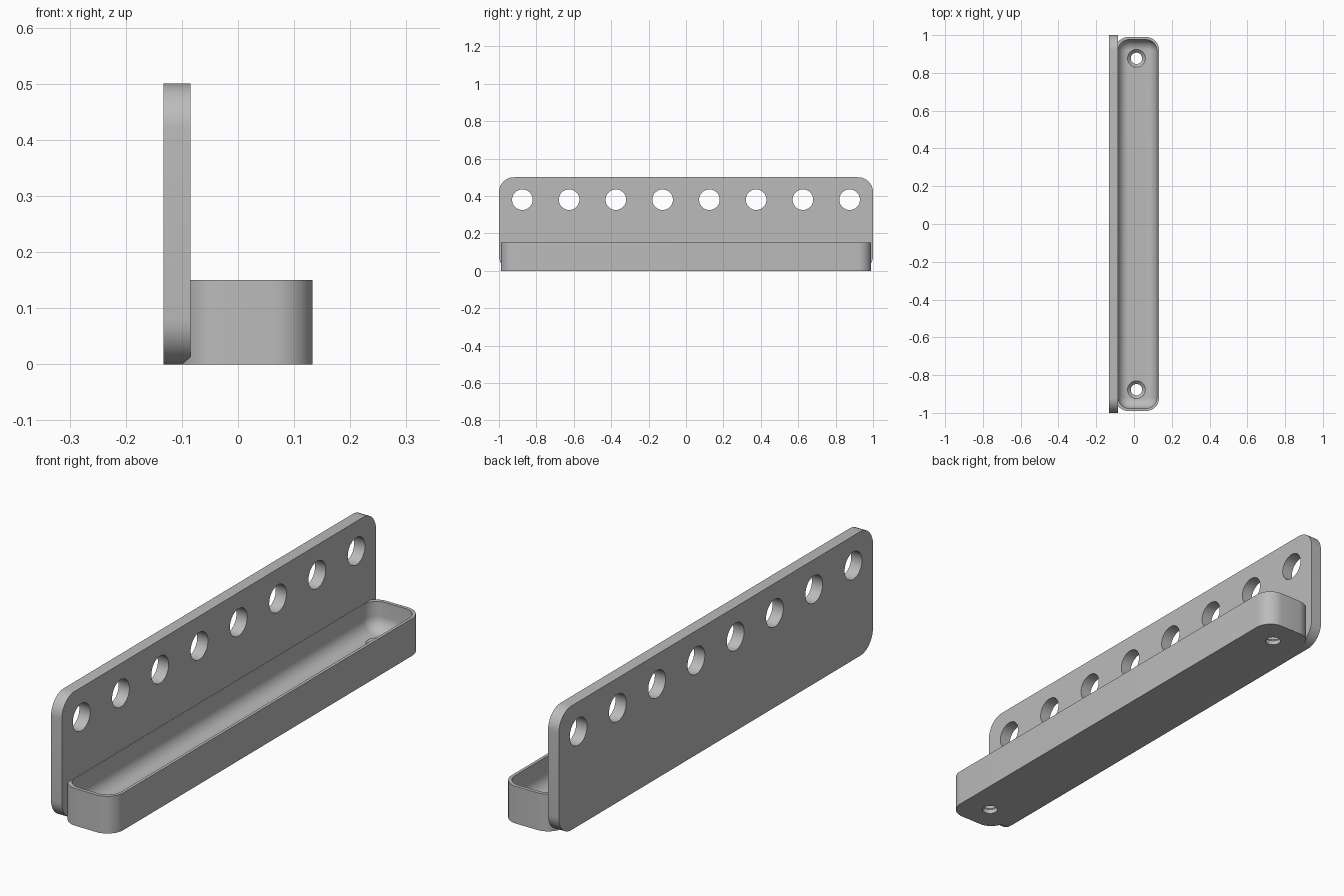
import bpy, bmesh
from math import sin, cos, pi, radians
from mathutils import Matrix

if "Cube" in bpy.data.objects:
    bpy.data.objects.remove(bpy.data.objects["Cube"])

grey = bpy.data.materials.new("plain grey")
grey.use_nodes = True
grey.diffuse_color = (0.5, 0.5, 0.5, 1)
grey.node_tree.nodes["Principled BSDF"].inputs["Base Color"].default_value = (0.5, 0.5, 0.5, 1)


def rounded_rect(cx, cy, hx, hy, r, n=10):
    """Counter-clockwise outline with arc corners."""
    pts = []
    for q, (sx, sy) in enumerate([(1, 1), (-1, 1), (-1, -1), (1, -1)]):
        for i in range(n + 1):
            a = (q + i / n) * pi / 2
            pts.append((cx + sx * (hx - r) + r * cos(a), cy + sy * (hy - r) + r * sin(a)))
    return pts


def circle(cx, cy, r, n=40):
    return [(cx + r * cos(2 * pi * i / n), cy + r * sin(2 * pi * i / n)) for i in range(n)]


def loft(name, rings, matrix=None):
    """Skin a stack of (outline, height) rings and cap both ends."""
    bm = bmesh.new()
    rows = [[bm.verts.new((x, y, z)) for x, y in outline] for outline, z in rings]
    for a, b in zip(rows, rows[1:]):
        for i in range(len(a)):
            j = (i + 1) % len(a)
            bm.faces.new((a[i], a[j], b[j], b[i]))
    bm.faces.new(rows[0][::-1])
    bm.faces.new(rows[-1])
    if matrix:
        bm.transform(matrix)
    bmesh.ops.recalc_face_normals(bm, faces=bm.faces)
    mesh = bpy.data.meshes.new(name)
    bm.to_mesh(mesh)
    bm.free()
    obj = bpy.data.objects.new(name, mesh)
    mesh.materials.append(grey)
    bpy.context.collection.objects.link(obj)
    return obj


def cut(target, cutter):
    mod = target.modifiers.new("hole", "BOOLEAN")
    mod.operation = "DIFFERENCE"
    mod.solver = "EXACT"
    mod.object = cutter
    bpy.context.view_layer.objects.active = target
    bpy.ops.object.modifier_apply(modifier=mod.name)
    bpy.data.objects.remove(cutter)


def smooth(obj):
    bpy.ops.object.select_all(action="DESELECT")
    obj.select_set(True)
    bpy.context.view_layer.objects.active = obj
    bpy.ops.object.shade_smooth_by_angle(angle=radians(30))


# Upright back plate: outline drawn in (y, z), extruded along x
upright = Matrix(((0, 0, 1, 0), (1, 0, 0, 0), (0, 1, 0, 0), (0, 0, 0, 1)))
outline = rounded_rect(0, 0.25, 1, 0.25, 0.08)
plate = loft("back_plate", [(outline, -0.133), (outline, -0.085)], upright)

# Row of eight round holes
for k in range(8):
    hole = circle(-0.875 + 0.25 * k, 0.38, 0.055)
    cut(plate, loft("hole_cutter", [(hole, -0.2), (hole, 0)], upright))
smooth(plate)

# Tray: outer wall, thin rim, then a filleted cavity down to the floor
top, floor, fillet = 0.15, 0.035, 0.055
outer = rounded_rect(0.0165, 0, 0.1165, 0.99, 0.07)


def cavity(inset):
    return rounded_rect(0.0185, 0, 0.1025 - inset, 0.976 - inset, 0.058 - inset)


rings = [(outer, 0), (outer, top), (cavity(0), top)]
for i in range(11):
    a = i / 10 * pi / 2
    rings.append((cavity(fillet * (1 - cos(a))), floor + fillet * (1 - sin(a))))
tray = loft("tray", rings)

# Countersunk screw hole at each end of the tray
for side in (-1, 1):
    profile = [(0.03, -0.05), (0.03, 0.018), (0.05, 0.038), (0.05, 0.1)]
    cut(tray, loft("screw_cutter", [(circle(0.013, side * 0.877, r), z) for r, z in profile]))
smooth(tray)
